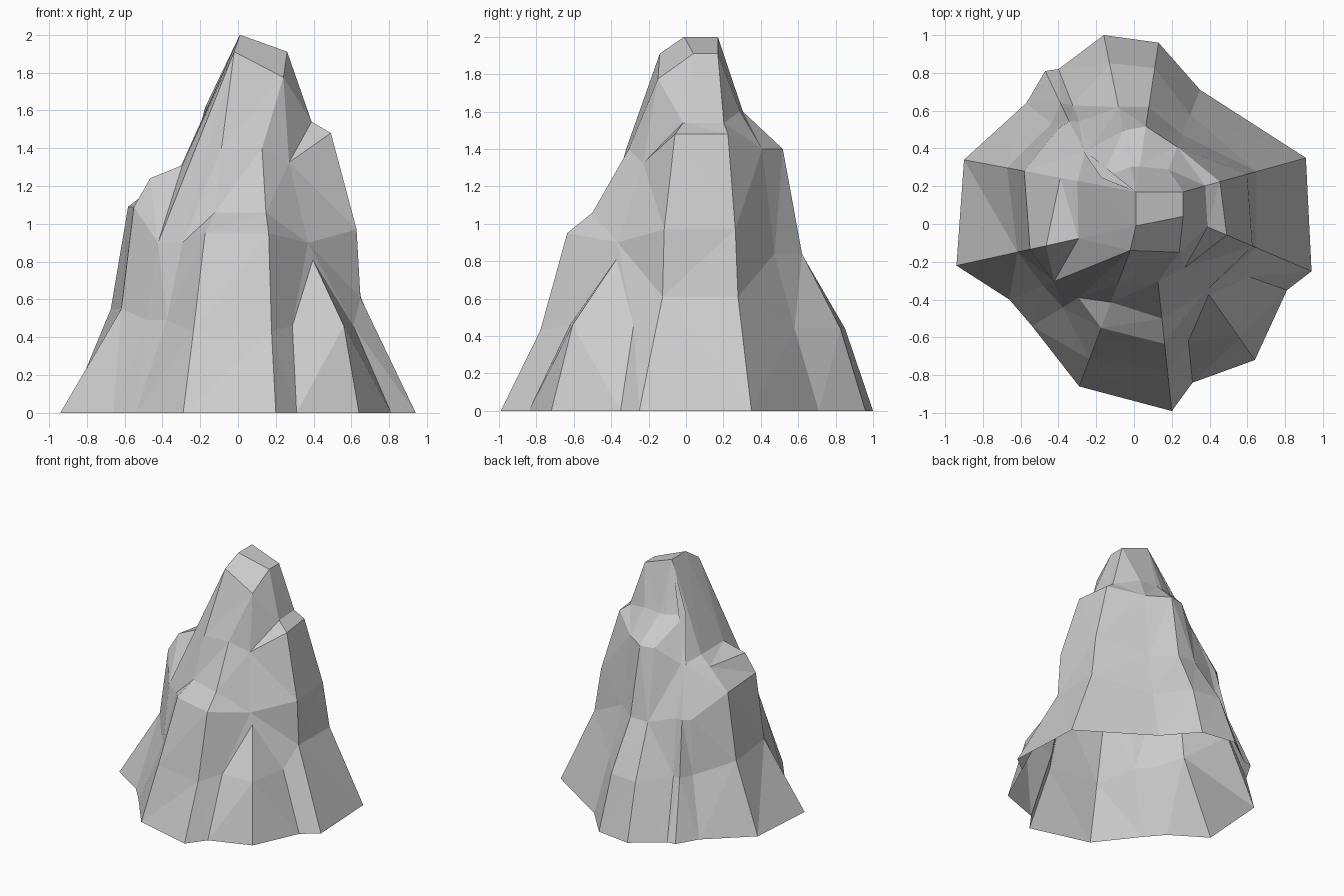
import bpy
import bmesh
from mathutils import Vector

default_cube = bpy.data.objects.get("Cube")
if default_cube:
    bpy.data.objects.remove(default_cube, do_unlink=True)

# Single stone colour
stone = bpy.data.materials.new("light_grey_stone")
stone.use_nodes = True
grey = (0.6, 0.6, 0.6, 1)
stone.diffuse_color = grey
stone.node_tree.nodes["Principled BSDF"].inputs["Base Color"].default_value = grey

# Corners of the small broken summit
peak_front = Vector((0.01, -0.01, 2))
peak_back = Vector((0.01, 0.17, 2))
shoulder_back = Vector((0.26, 0.17, 1.91))
shoulder_front = Vector((0.26, 0.04, 1.91))
brow_right = Vector((-0.02, -0.14, 1.91))
brow_left = Vector((0.24, -0.15, 1.775))
brow_middle = brow_right.lerp(brow_left, 0.5)
back_middle = peak_back.lerp(shoulder_back, 0.5)

# Points where the ridges of the front left spur meet
spur_joints = [Vector((0.37, -0.365, 0.9)), Vector((0.27, -0.23, 1.325))]

# Heights of the breaks in slope, shared by all ridges of a flank
right_breaks = (0.55, 1.09, 1.24, 1.31)
gully_breaks = (0.49, 0.9)
front_breaks = (0.43, 0.95, 1.06, 1.4)
spur_breaks = (0.46, 0.81)
left_breaks = (0.61, 0.97, 1.48, 1.54)
back_breaks = (0.44, 0.84, 1.4, 1.6)
back_right_breaks = (0.46, 0.9, 1.28, 1.62)


def ridge(x, y, summit, breaks, insets, aim=None, joints=()):
    """Climb from the foot (x, y) to a summit corner.

    Each inset tells how far towards the aim the slope has come at a break.
    """
    foot = Vector((x, y, 0))
    path = [foot]
    for height, inset in zip(breaks, insets):
        point = foot.lerp(aim or summit, inset)
        point.z = height
        path.append(point)
    return path + list(joints) + [summit]


# Ridges and gullies, anticlockwise seen from above
right_gully = [
    ridge(-.94, -.22, peak_front, right_breaks, (.34, .41, .5, .68)),
    ridge(-.66, -.4, brow_right, gully_breaks, (.28, .37)),
    ridge(-.54, -.54, brow_right, gully_breaks, (.25, .38), brow_middle),
]
front_buttress = [
    ridge(-.29, -.86, brow_right, front_breaks, (.2, .43, .62, .75)),
    ridge(.2, -.99, brow_left, front_breaks, (.25, .42, .58, .81), brow_middle),
]
front_left_spur = [
    ridge(.31, -.84, brow_left, spur_breaks, (.32,), joints=spur_joints),
    ridge(.64, -.72, brow_left, spur_breaks, (.2, .61), joints=spur_joints),
    ridge(.81, -.35, brow_left, spur_breaks, (.35,), joints=spur_joints),
]
left_flank = [
    ridge(.94, -.25, shoulder_front, left_breaks, (.43, .46, .66, .81)),
    ridge(.91, .35, shoulder_back, left_breaks, (.4, .48, .7, .82)),
]
back_buttress = [
    ridge(.35, .71, shoulder_back, back_breaks, (.24, .44, .56, .78), back_middle),
    ridge(.13, .96, shoulder_back, back_breaks, (.17, .43, .56, .83), peak_back),
    ridge(-.16, 1, peak_back, back_breaks, (.18, .46, .61, .84)),
]
back_right_spur = [
    ridge(-.4, .82, peak_back, back_right_breaks, (.2, .29, .44, .6), brow_right),
    ridge(-.47, .81, peak_back, back_right_breaks, (.18, .28, .45), brow_right),
    ridge(-.57, .64, peak_back, back_right_breaks, (.23, .29, .54)),
    ridge(-.9, .34, peak_back, right_breaks, (.25, .35, .56, .66)),
]
ridges = (right_gully + front_buttress + front_left_spur
          + left_flank + back_buttress + back_right_spur)

bm = bmesh.new()
shared = {}


def vertex(point):
    """Reuse one vertex for every ridge passing through a point."""
    key = tuple(point)
    if key not in shared:
        shared[key] = bm.verts.new(point)
    return shared[key]


def add_face(*points):
    corners = [vertex(p) for p in points]
    if len(set(corners)) == len(corners):
        bm.faces.new(corners)


def skin(first, second):
    """Span two neighbouring ridges with facets along the shorter diagonals."""
    first, second = list(first), list(second)
    while len(first) > 1 or len(second) > 1:
        a, b = first[0], second[0]
        if len(first) > 1 and len(second) > 1:
            climb_first = (first[1] - b).length < (second[1] - a).length
        else:
            climb_first = len(first) > 1
        side = first if climb_first else second
        side.pop(0)
        add_face(a, b, side[0])


# Rock walls, open underneath
for current, following in zip(ridges, ridges[1:] + ridges[:1]):
    skin(current, following)

# Summit facets
add_face(peak_front, brow_right, brow_left, shoulder_front)
add_face(peak_front, shoulder_front, shoulder_back, peak_back)

mesh = bpy.data.meshes.new("rock_spire")
bm.to_mesh(mesh)
bm.free()
mesh.materials.append(stone)
rock = bpy.data.objects.new("rock_spire", mesh)
bpy.context.collection.objects.link(rock)
